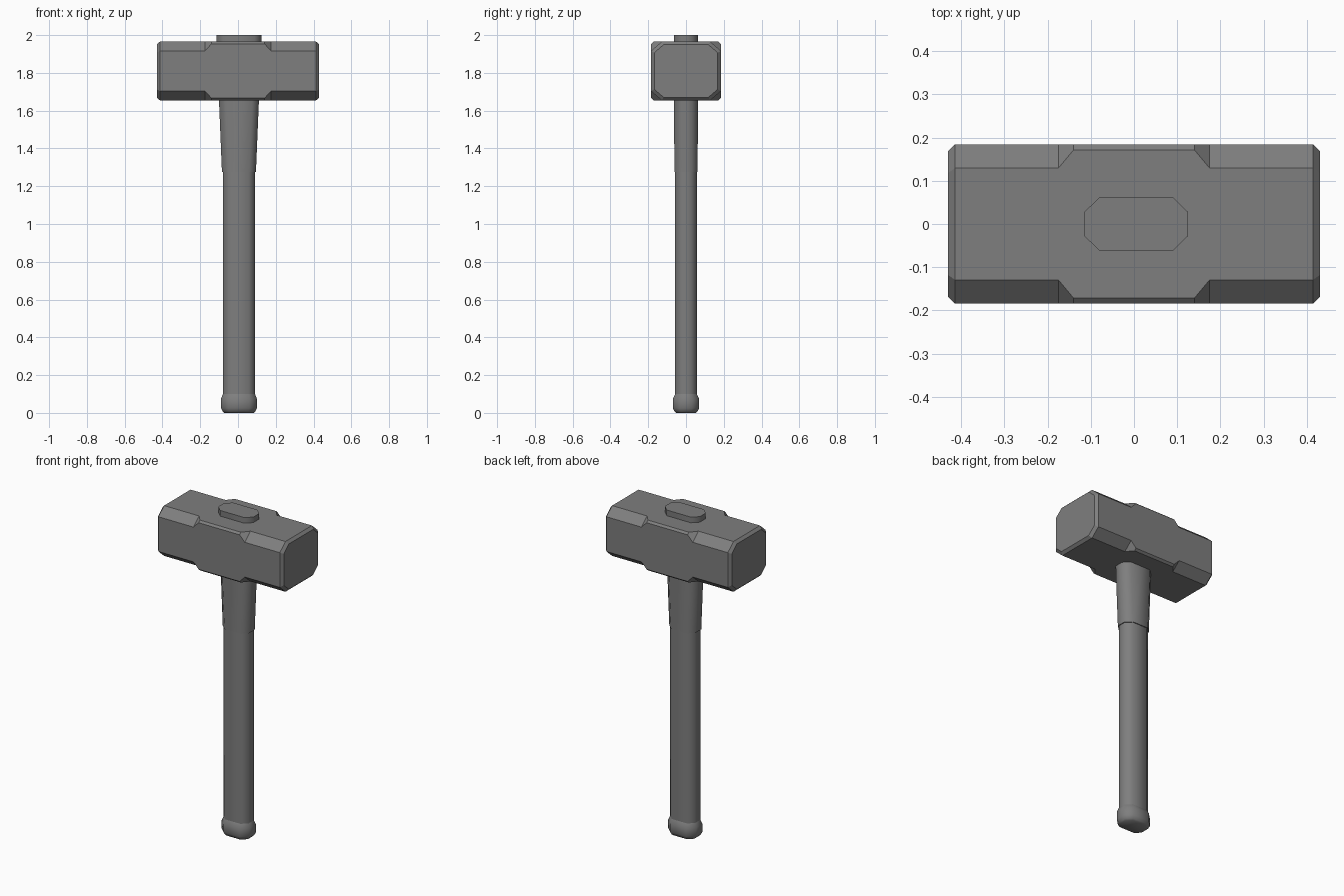
import bpy
import bmesh
import math

cube = bpy.data.objects.get("Cube")
if cube:
    bpy.data.objects.remove(cube, do_unlink=True)

GREY = (0.21, 0.21, 0.21, 1)
grey = bpy.data.materials.new("grey")
grey.use_nodes = True
grey.diffuse_color = GREY
grey.node_tree.nodes["Principled BSDF"].inputs["Base Color"].default_value = GREY


def octagon(a, b, ca, cb):
    """Rectangle of half sizes a, b with its corners cut by ca, cb."""
    return [(a, b - cb), (a - ca, b), (ca - a, b), (-a, b - cb),
            (-a, cb - b), (ca - a, -b), (a - ca, -b), (a, cb - b)]


def loft(name, rings, smooth):
    """Skin a row of eight-point rings and close both ends."""
    bm = bmesh.new()
    rows = [[bm.verts.new(p) for p in ring] for ring in rings]
    for low, high in zip(rows, rows[1:]):
        for i in range(8):
            j = (i + 1) % 8
            bm.faces.new((low[i], low[j], high[j], high[i]))
    bm.faces.new(rows[0])
    bm.faces.new(rows[-1])
    bmesh.ops.recalc_face_normals(bm, faces=bm.faces)
    mesh = bpy.data.meshes.new(name)
    bm.to_mesh(mesh)
    bm.free()
    mesh.materials.append(grey)
    obj = bpy.data.objects.new(name, mesh)
    bpy.context.collection.objects.link(obj)
    if smooth:
        bpy.ops.object.select_all(action="DESELECT")
        obj.select_set(True)
        bpy.context.view_layer.objects.active = obj
        bpy.ops.object.shade_smooth_by_angle(angle=math.radians(55))


# Head: octagonal sections along x, with a fuller middle
HEAD_Z = 1.81
half = [(0.14, 0.184, 0.155, 0.013), (0.175, 0.184, 0.155, 0.055),
        (0.414, 0.184, 0.155, 0.055), (0.43, 0.168, 0.14, 0.05)]
sections = [(-x, a, b, c) for x, a, b, c in reversed(half)] + half
loft("hammer_head",
     [[(x, y, HEAD_Z + z) for y, z in octagon(a, b, c, c * 0.87)]
      for x, a, b, c in sections], False)


# Handle parts: octagonal sections along z
def handle_part(name, profile):
    loft(name, [[(0.005 + x, y, z) for x, y in octagon(a, b, b * 0.58, b * 0.56)]
                for z, a, b in profile], True)


handle_part("handle_grip", [(0.05, 0.085, 0.057), (1.3, 0.085, 0.057)])
handle_part("handle_collar", [(1.275, 0.09, 0.062), (2.0, 0.12, 0.063)])
handle_part("handle_pommel", [(0, 0.078, 0.052), (0.008, 0.086, 0.061),
                              (0.025, 0.095, 0.07), (0.075, 0.095, 0.07),
                              (0.1, 0.085, 0.057)])
